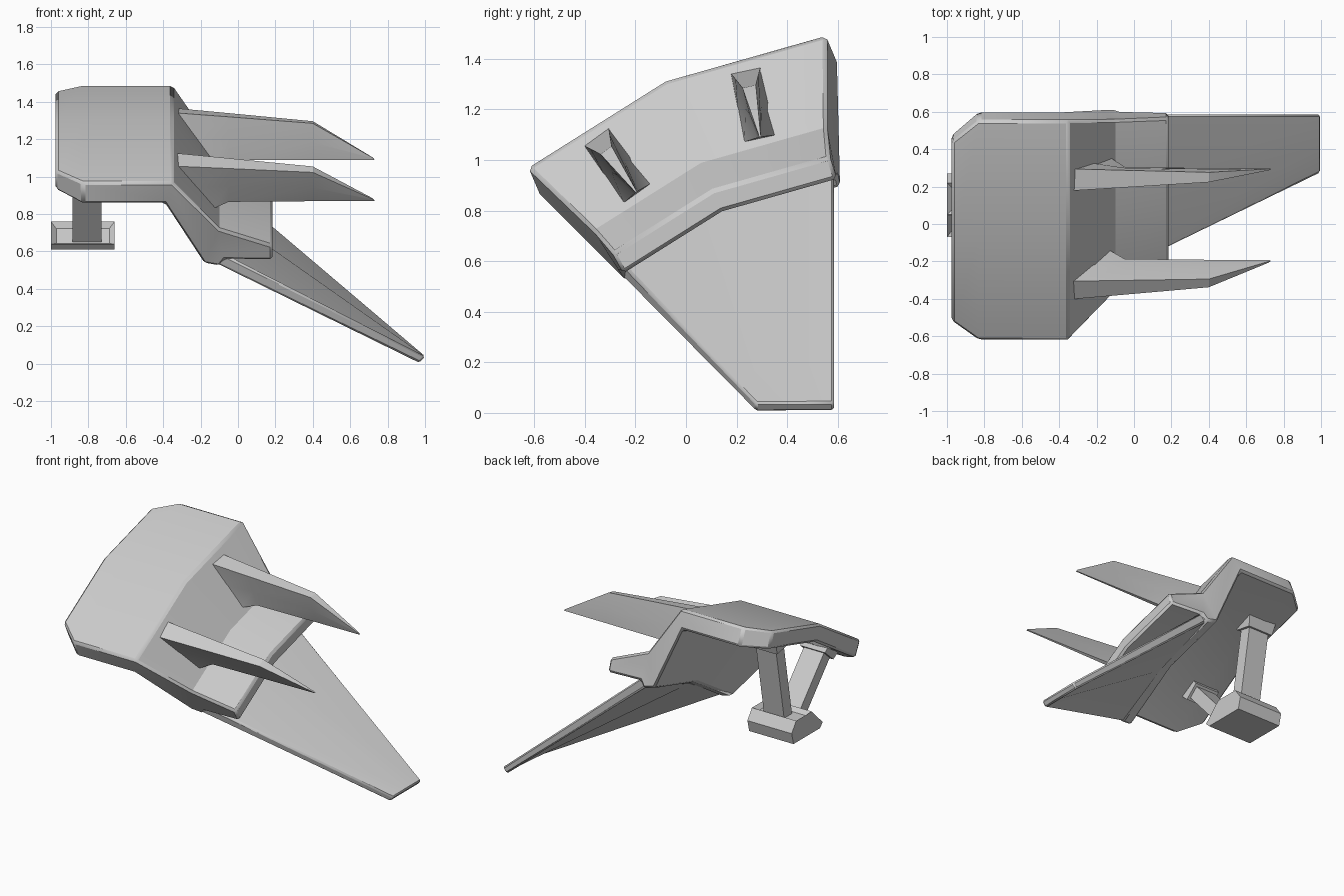
import bpy, bmesh
from math import sin, cos, radians
from mathutils import Vector

if "Cube" in bpy.data.objects:
    bpy.data.objects.remove(bpy.data.objects["Cube"])

CY, CZ = 0.57, -0.19          # axis that the shell curves around


def finish(name, bm, bevel=0):
    bmesh.ops.recalc_face_normals(bm, faces=bm.faces)
    me = bpy.data.meshes.new(name)
    bm.to_mesh(me)
    bm.free()
    ob = bpy.data.objects.new(name, me)
    bpy.context.collection.objects.link(ob)
    if bevel:
        m = ob.modifiers.new("edge_bevel", 'BEVEL')
        m.width, m.segments = bevel, 1
        m.limit_method, m.angle_limit = 'ANGLE', radians(35)
    bpy.ops.object.select_all(action='DESELECT')
    ob.select_set(True)
    bpy.context.view_layer.objects.active = ob
    bpy.ops.object.shade_smooth_by_angle(angle=radians(25))
    return ob


def loft(rings, caps=None):
    """Join closed rings of points; caps are index lists for each end."""
    bm = bmesh.new()
    vs = [[bm.verts.new(p) for p in r] for r in rings]
    n = len(rings[0])
    for a, b in zip(vs, vs[1:]):
        for i in range(n):
            j = (i + 1) % n
            bm.faces.new((a[i], a[j], b[j], b[i]))
    for end in (vs[0], vs[-1]):
        for c in caps or [range(n)]:
            bm.faces.new([end[i] for i in c])
    return bm


def radial(a, x, r, u=0):
    a = radians(a)
    return Vector((x, CY - r * sin(a) + u * cos(a), CZ + r * cos(a) + u * sin(a)))


# Curved shell: profile (x, radius, outward flare at both ends), three stations
profile = [(-.975, 1.68, -.12), (-.83, 1.68, 0), (-.35, 1.68, 0), (-.10, 1.32, 0),
           (.185, 1.20, .01), (.185, 1.105, .04), (-.07, 1.115, .045), (-.10, 1.07, .055),
           (-.18, 1.09, .055), (-.39, 1.55, .05), (-.83, 1.55, .05), (-.975, 1.56, -.08)]
stations = [((-.71, .69), (-.85, -.53)), ((-.387, .893), (0, 0)), ((-.01, 1), (.96, .27))]
rings = [[(x, CY + d[0] * r + f * t[0], CZ + d[1] * r + f * t[1]) for x, r, f in profile]
         for d, t in stations]
caps = [(0, 1, 10, 11), (1, 2, 9, 10), (2, 3, 8, 9), (3, 4, 5, 6, 7, 8)]
finish("shell", loft(rings, caps), .014)

# Lower wing: curved root blending to a straight tip
root = [(-.25, .585), (.12, .80), (.585, .96)]
tip = [(.275, .04), (.42, .04), (.585, .04)]
rings = [[(-.08, ry, rz), (1.0, ty, tz), (.97, ty, tz - .035), (-.12, ry, rz - .05)]
         for (ry, rz), (ty, tz) in zip(root, tip)]
finish("wing", loft(rings), .01)

# Two fins on the slope; each ring has top, middle and bottom (x, radius, half width)
fin = [[(-.34, 1.58, .06), (-.24, 1.44, .063), (-.13, 1.305, .065)],
       [(-.05, 1.555, .047), (-.05, 1.43, .033), (-.05, 1.31, .012)],
       [(.40, 1.515, .027), (.40, 1.41, .022), (.40, 1.31, .006)],
       [(.72, 1.322, .004), (.725, 1.316, .004), (.73, 1.31, .003)]]
for name, a in (("rear_fin", 12.2), ("front_fin", 35.8)):
    rings = [[radial(a, x, r, u) for x, r, u in ring] +
             [radial(a, x, r, -u) for x, r, u in reversed(ring)] for ring in fin]
    finish(name, loft(rings))

# Foot block with a recessed socket for each strut
foot = [(-.04, .61), (-.07, .64), (.05, .76), (.22, .76), (.27, .69), (.25, .61)]
bm = loft([[(x, y, z) for y, z in foot] for x in (-1.0, -.66)])
bm.faces.ensure_lookup_table()
bmesh.ops.recalc_face_normals(bm, faces=bm.faces)
bmesh.ops.inset_individual(bm, faces=[bm.faces[1], bm.faces[2]], thickness=.04, depth=-.025)
finish("foot", bm)


def bar(name, p, q, w, d, taper=1):
    """Rectangular bar from p to q in the y-z plane, w wide along x."""
    ax = (q - p).normalized()
    side = Vector((0, ax.z, -ax.y))
    rings = [[c + Vector((sx * w / 2 * k, 0, 0)) + side * (sy * d / 2 * k)
              for sx, sy in ((-1, -1), (1, -1), (1, 1), (-1, 1))]
             for c, k in ((p, 1), (q, taper))]
    finish(name, loft(rings))


# Struts from the foot to the shell underside, with a collar at the top
for name, a, base in (("rear", 12, (.14, .70)), ("front", 36, (0, .68))):
    p = Vector((-.808, *base))
    q = radial(a, -.808, 1.54)
    bar(name + "_strut", p, q, .155, .085)
    ax = (q - p).normalized()
    bar(name + "_collar", q - ax * .085, q, .19, .12, 1.15)
